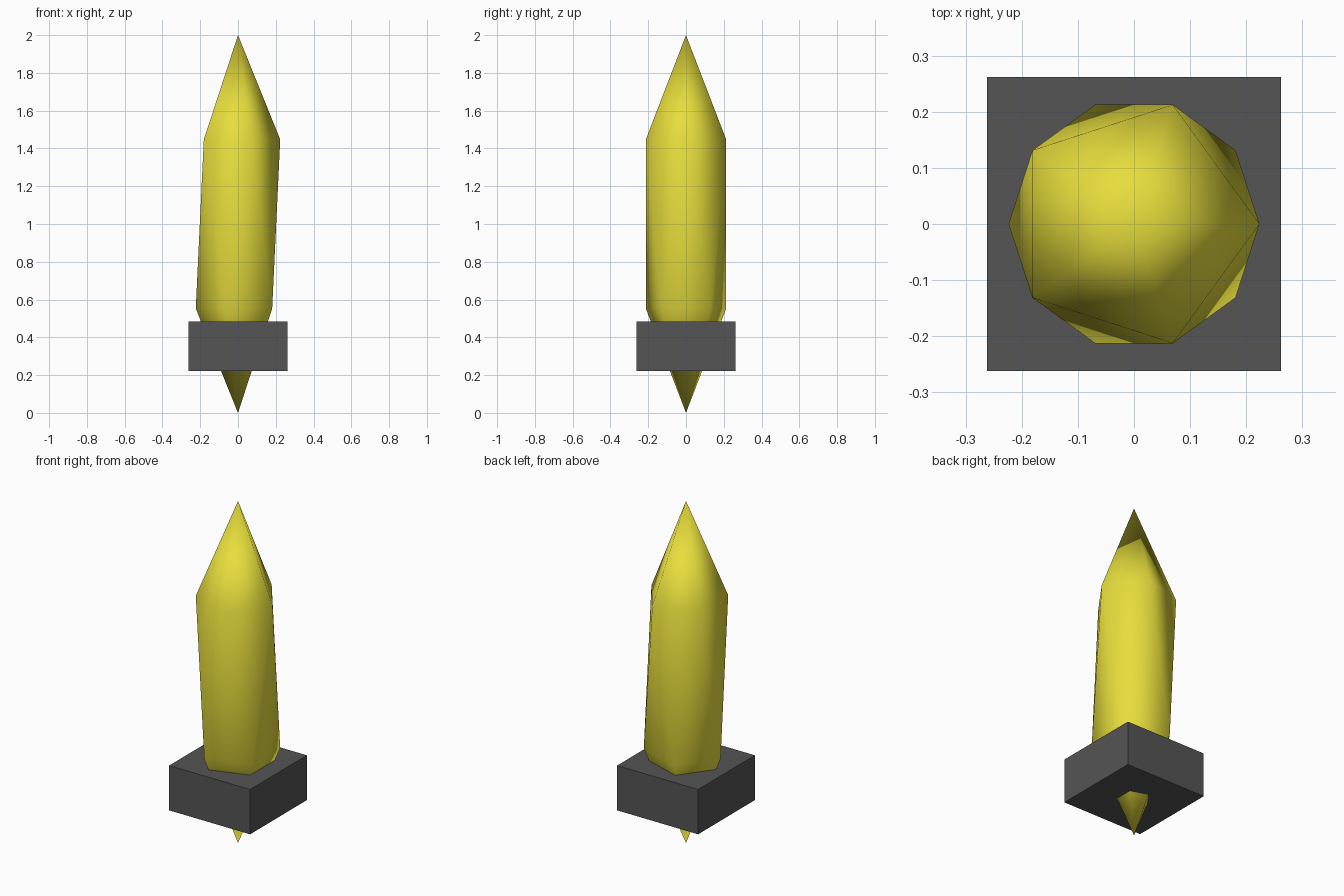
import bpy

cube = bpy.data.objects.get("Cube")
if cube:
    bpy.data.objects.remove(cube, do_unlink=True)


def make_material(name, colour):
    mat = bpy.data.materials.new(name)
    mat.use_nodes = True
    mat.diffuse_color = colour
    mat.node_tree.nodes["Principled BSDF"].inputs["Base Color"].default_value = colour
    return mat


def finish(name, scale, mat):
    obj = bpy.context.object
    obj.name = name
    obj.scale = scale
    bpy.ops.object.transform_apply(location=False, rotation=False, scale=True)
    obj.data.materials.append(mat)
    return obj


yellow = make_material("crystal yellow", (0.8, 0.73, 0.045, 1))
grey = make_material("dark grey", (0.09, 0.09, 0.09, 1))

# Crystal: a tall stretched icosahedron, smoothly shaded
bpy.ops.mesh.primitive_ico_sphere_add(subdivisions=1, radius=1, location=(0, 0, 1))
finish("crystal", (0.25, 0.25, 1), yellow)
bpy.ops.object.shade_smooth()

# Square block around the lower end of the crystal
bpy.ops.mesh.primitive_cube_add(size=1, location=(0, 0, 0.352))
finish("base_block", (0.524, 0.524, 0.262), grey)
